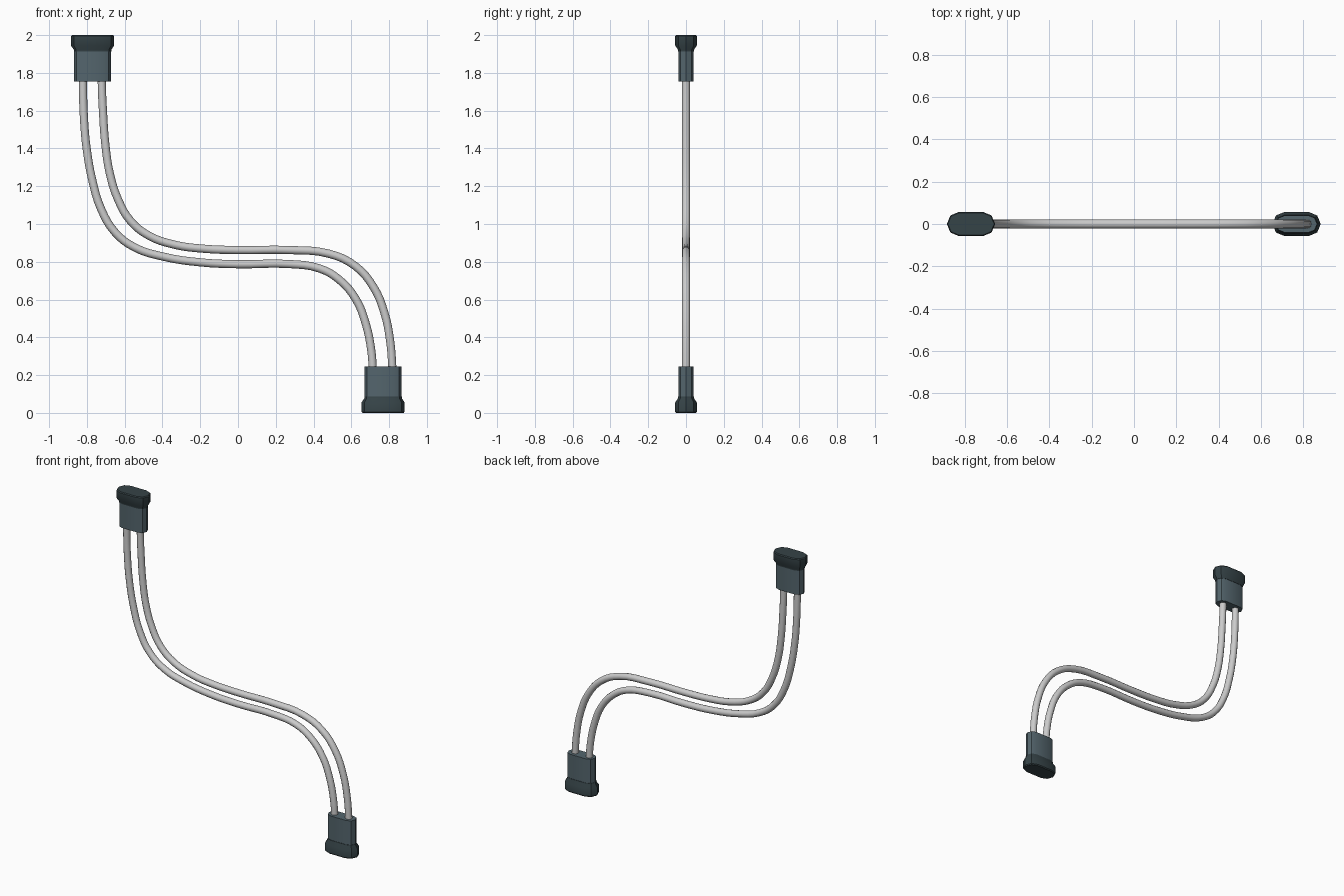
import bpy, bmesh, math

if "Cube" in bpy.data.objects:
    bpy.data.objects.remove(bpy.data.objects["Cube"])


def material(name, rgb):
    m = bpy.data.materials.new(name)
    m.diffuse_color = (*rgb, 1)
    m.use_nodes = True
    m.node_tree.nodes["Principled BSDF"].inputs["Base Color"].default_value = m.diffuse_color
    return m


CAP = material("dark slate", (0.036, 0.056, 0.063))
BODY = material("slate grey", (0.088, 0.13, 0.152))
CABLE = material("light grey", (0.6, 0.6, 0.6))
HALF_FLAT = 0.057   # half length of the straight side of each stadium section


def finish(obj, angle=35):
    bpy.ops.object.select_all(action='DESELECT')
    obj.select_set(True)
    bpy.context.view_layer.objects.active = obj
    bpy.ops.object.shade_smooth_by_angle(angle=math.radians(angle))


def stadium_loft(name, cx, rings, flip, mat):
    """Stack stadium sections given as (distance from end, radius)."""
    bm = bmesh.new()
    loops = []
    n = 4
    for d, r in rings:
        z = 2 - d if flip else d
        loop = []
        for side in (0, 1):
            for i in range(n + 1):
                a = -math.pi / 2 + math.pi * i / n + math.pi * side
                sx = HALF_FLAT * (1 - 2 * side)
                loop.append(bm.verts.new((cx + sx + r * math.cos(a), r * math.sin(a), z)))
        loops.append(loop)
    for a, b in zip(loops, loops[1:]):
        for i in range(len(a)):
            j = (i + 1) % len(a)
            bm.faces.new((a[i], a[j], b[j], b[i]))
    bm.faces.new(loops[0])
    bm.faces.new(loops[-1])
    bmesh.ops.recalc_face_normals(bm, faces=bm.faces)
    me = bpy.data.meshes.new(name)
    bm.to_mesh(me)
    bm.free()
    me.materials.append(mat)
    obj = bpy.data.objects.new(name, me)
    bpy.context.collection.objects.link(obj)
    finish(obj)


def cable(name, pts):
    cu = bpy.data.curves.new(name, 'CURVE')
    cu.dimensions = '3D'
    cu.bevel_depth = 0.0215
    cu.bevel_resolution = 4
    cu.resolution_u = 4
    cu.use_fill_caps = True
    sp = cu.splines.new('BEZIER')
    sp.bezier_points.add(len(pts) - 1)
    for p, (x, z) in zip(sp.bezier_points, pts):
        p.co = (x, 0, z)
        p.handle_left_type = p.handle_right_type = 'AUTO'
    cu.materials.append(CABLE)
    obj = bpy.data.objects.new(name, cu)
    bpy.context.collection.objects.link(obj)
    bpy.ops.object.select_all(action='DESELECT')
    obj.select_set(True)
    bpy.context.view_layer.objects.active = obj
    bpy.ops.object.convert(target='MESH')
    finish(bpy.context.object, 50)


# end fittings: flared cap and sleeve at each end
for label, cx, flip in (("top", -0.77, True), ("bottom", 0.768, False)):
    stadium_loft(label + "_cap", cx,
                 [(0, 0.052), (0.006, 0.057), (0.056, 0.057), (0.078, 0.042), (0.086, 0.042)],
                 flip, CAP)
    stadium_loft(label + "_sleeve", cx, [(0.07, 0.04), (0.246, 0.04)], flip, BODY)

# twin bent cables
cable("lower_cable", [
    (-0.821, 1.85), (-0.821, 1.74), (-0.815, 1.55), (-0.80, 1.39), (-0.772, 1.235),
    (-0.725, 1.08), (-0.65, 0.955), (-0.545, 0.875), (-0.395, 0.827), (-0.2, 0.797),
    (0.0, 0.787), (0.27, 0.788), (0.43, 0.765), (0.535, 0.706), (0.625, 0.60),
    (0.677, 0.47), (0.705, 0.335), (0.713, 0.24), (0.715, 0.15)])
cable("upper_cable", [
    (-0.721, 1.85), (-0.721, 1.74), (-0.715, 1.6), (-0.702, 1.42), (-0.677, 1.26),
    (-0.635, 1.13), (-0.572, 1.02), (-0.475, 0.94), (-0.335, 0.89), (-0.18, 0.869),
    (0.0, 0.862), (0.27, 0.862), (0.48, 0.843), (0.62, 0.778), (0.718, 0.665),
    (0.775, 0.53), (0.805, 0.385), (0.817, 0.24), (0.82, 0.15)])
